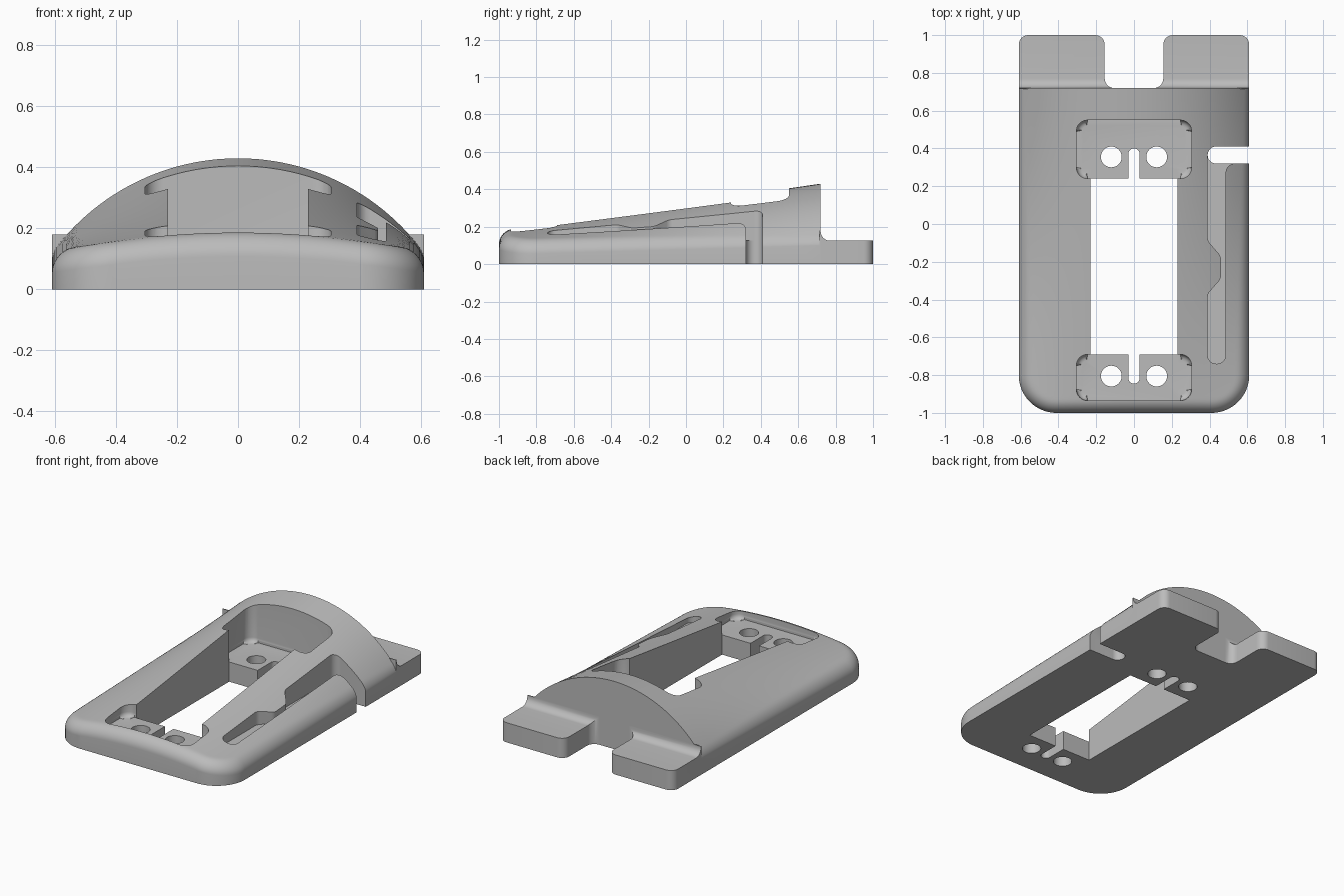
import bpy, bmesh
from math import sin, cos, pi, sqrt, hypot, tan, acos
from mathutils import Vector

cube = bpy.data.objects.get("Cube")
if cube:
    bpy.data.objects.remove(cube, do_unlink=True)

grey = bpy.data.materials.new("plain grey")
grey.use_nodes = True
colour = (0.5, 0.5, 0.5, 1)
grey.diffuse_color = colour
grey.node_tree.nodes["Principled BSDF"].inputs["Base Color"].default_value = colour

HALF, FRONT, BACK, CORNER, FLOOR = 0.61, -1.0, 0.72, 0.2, 0.125


def make(name, bm):
    bmesh.ops.recalc_face_normals(bm, faces=bm.faces[:])
    mesh = bpy.data.meshes.new(name)
    bm.to_mesh(mesh)
    bm.free()
    mesh.materials.append(grey)
    ob = bpy.data.objects.new(name, mesh)
    bpy.context.collection.objects.link(ob)
    return ob


def rounded(corners, steps=8):
    """Polygon from (x, y, radius) corners, each rounded by its radius."""
    out = []
    for i, (x, y, *r) in enumerate(corners):
        p = Vector((x, y))
        if not r:
            out.append(p)
            continue
        a = (Vector(corners[i - 1][:2]) - p).normalized()
        b = (Vector(corners[(i + 1) % len(corners)][:2]) - p).normalized()
        half = acos(max(-1, min(1, a.dot(b)))) / 2
        centre = p + (a + b).normalized() * (r[0] / sin(half))
        start = p + a * (r[0] / tan(half)) - centre
        end = p + b * (r[0] / tan(half)) - centre
        sweep = pi - 2 * half
        for k in range(steps + 1):
            t = k / steps
            out.append(centre + (start * sin((1 - t) * sweep) + end * sin(t * sweep)) / sin(sweep))
    return out


def prism(name, points, low, high, sideways=False, fillet=0):
    """Extrude a plan along z, or a side profile along x."""
    bm = bmesh.new()
    rings = []
    for h in (low, high):
        rings.append([bm.verts.new((h, p[0], p[1]) if sideways else (p[0], p[1], h)) for p in points])
    base = bm.faces.new(rings[0])
    bm.faces.new(rings[1])
    n = len(points)
    for i in range(n):
        j = (i + 1) % n
        bm.faces.new((rings[0][i], rings[0][j], rings[1][j], rings[1][i]))
    if fillet:
        bmesh.ops.bevel(bm, geom=list(base.edges), offset=fillet, segments=5,
                        profile=0.5, affect='EDGES')
    return make(name, bm)


def box_plan(x0, x1, y0, y1):
    return [(x0, y0), (x1, y0), (x1, y1), (x0, y1)]


def combine(target, tool, operation='DIFFERENCE'):
    mod = target.modifiers.new("combine", 'BOOLEAN')
    mod.operation, mod.solver, mod.object = operation, 'EXACT', tool
    bpy.context.view_layer.objects.active = target
    bpy.ops.object.modifier_apply(modifier=mod.name)
    bpy.data.objects.remove(tool, do_unlink=True)


def top_height(x, y):
    """Arched crown that rises to the back, with a rolled outer rim."""
    sag = 0.31 - 0.147 * (BACK - y)
    radius = (HALF ** 2 + sag ** 2) / (2 * sag)
    z = 0.12 + sag - radius + sqrt(radius ** 2 - x * x)
    qx, qy = abs(x) - (HALF - CORNER), FRONT + CORNER - y
    d = CORNER - hypot(qx, qy) if qx > 0 and qy > 0 else min(HALF - abs(x), y - FRONT)
    r = 0.07 - 0.05 * (y - FRONT) / (BACK - FRONT)
    d = max(d, 0)
    return z - (r - sqrt(r * r - (r - d) ** 2) if d < r else 0)


# Arched body with rounded front corners
turn, cols = 16, 56
rows = [FRONT + CORNER * (1 - cos(pi / 2 * k / turn)) for k in range(turn + 1)]
rows += [FRONT + CORNER + (BACK - FRONT - CORNER) * k / 12 for k in range(1, 13)]
bm = bmesh.new()
grid = []
for y in rows:
    dy = max(FRONT + CORNER - y, 0)
    w = HALF - CORNER + sqrt(max(CORNER ** 2 - dy * dy, 0))
    xs = [w * sin(pi / 2 * (2 * c / cols - 1)) for c in range(cols + 1)]
    grid.append([bm.verts.new((x, y, top_height(x, y))) for x in xs])
for a, b in zip(grid, grid[1:]):
    for c in range(cols):
        bm.faces.new((a[c], a[c + 1], b[c + 1], b[c]))
rim = grid[0] + [r[-1] for r in grid[1:]] + grid[-1][-2::-1] + [r[0] for r in grid[-2:0:-1]]
foot = [bm.verts.new((v.co.x, v.co.y, 0)) for v in rim]
for i in range(len(rim)):
    j = (i + 1) % len(rim)
    bm.faces.new((rim[i], rim[j], foot[j], foot[i]))
bm.faces.new(foot)
body = make("arched_body", bm)

# Two rear tabs with a rounded gap and a fillet against the body
tabs = prism("rear_tabs", rounded([(0.7, 0), (1.1, 0), (1.1, FLOOR), (BACK, FLOOR, 0.05),
                                   (BACK, 0.18), (0.7, 0.18)]), -0.7, 0.7, sideways=True)
plan = rounded([(-HALF, 0.715), (HALF, 0.715), (HALF, 1, 0.05), (0.155, 1, 0.05),
                (0.155, BACK, 0.05), (-0.155, BACK, 0.05), (-0.155, 1, 0.05), (-HALF, 1, 0.05)])
combine(tabs, prism("tab_plan", plan, -0.1, 1), 'INTERSECT')
combine(body, tabs, 'UNION')

# Recessed pockets at both ends of the window
for y0, y1 in ((0.24, 0.55), (-0.935, -0.69)):
    r = 0.06
    plan = rounded([(-0.305, y0, r), (0.305, y0, r), (0.305, y1, r), (-0.305, y1, r)])
    combine(body, prism("pocket", plan, FLOOR, 1, fillet=0.03))

# Central window, open through the pockets above their floors
combine(body, prism("window", box_plan(-0.23, 0.23, -0.69, 0.24), -0.1, 1))
combine(body, prism("window_top", box_plan(-0.23, 0.23, -0.74, 0.29), FLOOR, 1))

# Screw holes and slots in the pocket floors
for y, edge, end in ((0.355, 0.2, 0.4), (-0.805, -0.65, -0.845)):
    for x in (-0.12, 0.12):
        ring = [(x + 0.055 * cos(2 * pi * k / 32), y + 0.055 * sin(2 * pi * k / 32)) for k in range(32)]
        combine(body, prism("hole", ring, -0.1, 0.3))
    slot = rounded([(-0.03, edge), (0.03, edge), (0.03, end, 0.029), (-0.03, end, 0.029)])
    combine(body, prism("slot", slot, -0.1, 0.3))

# Cable channel on the left side with a pinch bump and a side exit
channel = rounded([(0.39, -0.74, 0.045), (0.485, -0.74, 0.045), (0.485, 0.32, 0.05), (0.7, 0.32),
                   (0.7, 0.41), (0.39, 0.41, 0.045), (0.39, -0.09, 0.05), (0.46, -0.17, 0.05),
                   (0.46, -0.29, 0.05), (0.39, -0.37, 0.05)])
combine(body, prism("channel", channel, FLOOR, 1))
side_exit = rounded([(0.39, 0.32, 0.044), (0.7, 0.32), (0.7, 0.41), (0.39, 0.41, 0.044)])
combine(body, prism("side_exit", side_exit, -0.1, 0.3))

# Smooth curved faces, keep the cut edges sharp
bpy.ops.object.select_all(action='DESELECT')
body.select_set(True)
bpy.context.view_layer.objects.active = body
bpy.ops.object.shade_smooth_by_angle(angle=pi / 6)
